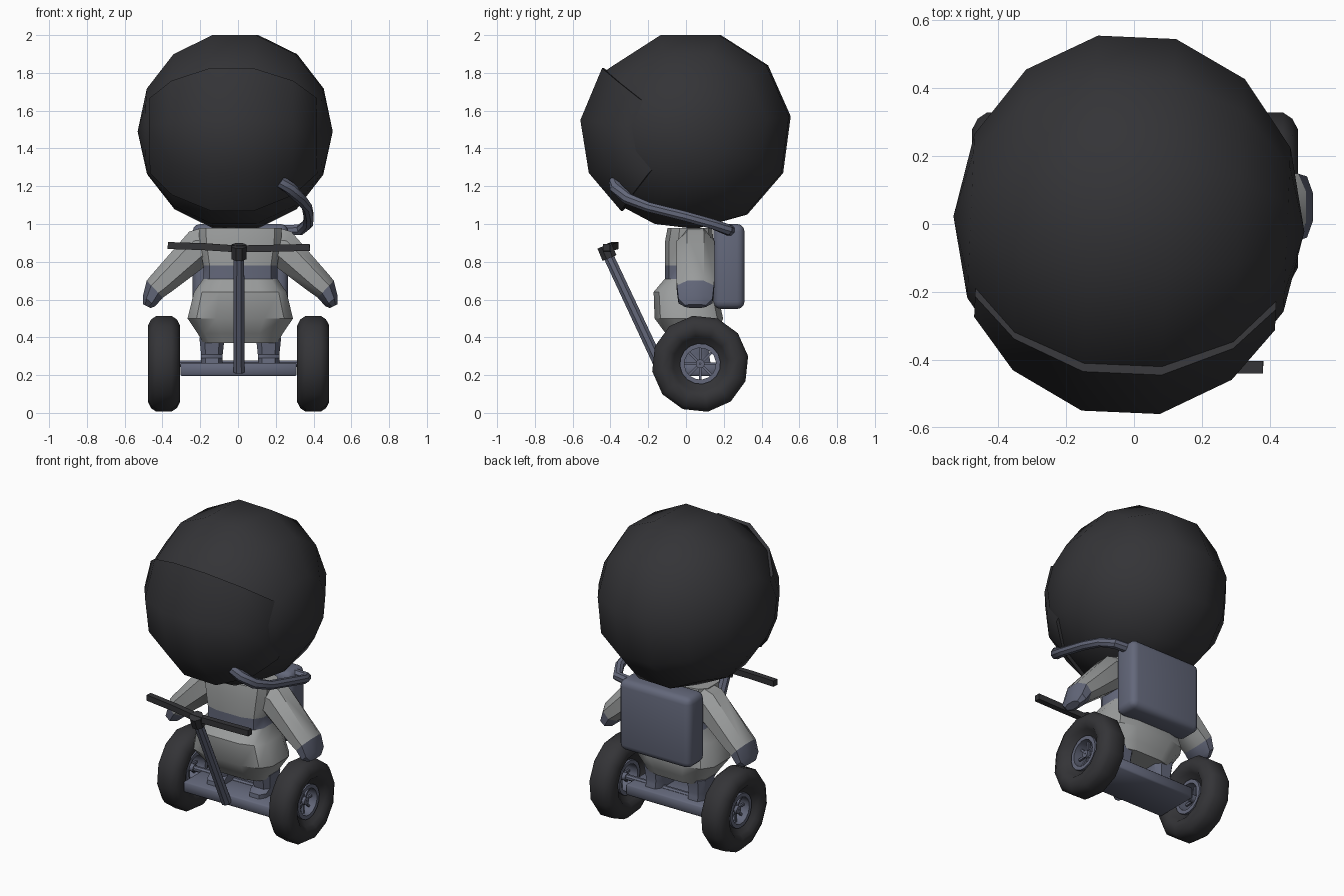
import bpy, bmesh, math
from mathutils import Vector, Matrix

if "Cube" in bpy.data.objects:
    bpy.data.objects.remove(bpy.data.objects["Cube"])

def material(name, rgb):
    m = bpy.data.materials.new(name)
    m.diffuse_color = (*rgb, 1)
    m.use_nodes = True
    m.node_tree.nodes["Principled BSDF"].inputs["Base Color"].default_value = m.diffuse_color
    return m

DARK = material("charcoal", (0.034, 0.034, 0.038))
BLUE = material("slate blue", (0.125, 0.137, 0.195))
SUIT = material("suit grey", (0.33, 0.34, 0.34))

def finish(bm, name, mats, angle=40, rule=None):
    """Turn a bmesh into an object, smooth below the given angle."""
    bmesh.ops.recalc_face_normals(bm, faces=bm.faces)
    for f in bm.faces:
        f.smooth = True
        if rule:
            f.material_index = rule(f.calc_center_median())
    for e in bm.edges:
        e.smooth = len(e.link_faces) == 2 and e.calc_face_angle(0) < math.radians(angle)
    me = bpy.data.meshes.new(name)
    bm.to_mesh(me)
    bm.free()
    for m in mats:
        me.materials.append(m)
    ob = bpy.data.objects.new(name, me)
    bpy.context.collection.objects.link(ob)
    return ob

def loft(name, rings, mats, angle=40, rule=None, caps=True, loop=False):
    """Skin a list of equal-sized point rings."""
    bm = bmesh.new()
    rows = [[bm.verts.new(p) for p in r] for r in rings]
    pairs = list(zip(rows, rows[1:])) + ([(rows[-1], rows[0])] if loop else [])
    n = len(rows[0])
    for a, b in pairs:
        for i in range(n):
            j = (i + 1) % n
            bm.faces.new((a[i], a[j], b[j], b[i]))
    if caps and not loop:
        bm.faces.new(rows[0])
        bm.faces.new(rows[-1])
    bmesh.ops.remove_doubles(bm, verts=bm.verts, dist=0.0005)
    return finish(bm, name, mats, angle, rule)

def tube(name, pts, radii, mat, n=8, sx=1.0):
    """Round tube along a path."""
    pts = [Vector(p) for p in pts]
    rings = []
    for i, p in enumerate(pts):
        d = (pts[min(i + 1, len(pts) - 1)] - pts[max(i - 1, 0)]).normalized()
        u = d.cross(Vector((0, 0, 1))).normalized()
        v = u.cross(d)
        rings.append([p + radii[i] * (u * sx * math.cos(t) + v * math.sin(t))
                      for t in [math.tau * (k + .5) / n for k in range(n)]])
    return loft(name, rings, [mat])

def box(name, lo, hi, mat, bevel=0.0, segs=2):
    bm = bmesh.new()
    lo, hi = Vector(lo), Vector(hi)
    bmesh.ops.create_cube(bm, size=1, matrix=Matrix.Translation((lo + hi) / 2)
                          @ Matrix.Diagonal((*(hi - lo), 1)))
    if bevel:
        bmesh.ops.bevel(bm, geom=bm.edges[:], offset=bevel, segments=segs,
                        profile=.5, affect='EDGES')
    return finish(bm, name, [mat], 50)

def squircle(cx, cy, rx, ry, z, n=12, e=0.6):
    pts = []
    for k in range(n):
        t = math.tau * (k + .5) / n
        c, s = math.cos(t), math.sin(t)
        pts.append((cx + rx * math.copysign(abs(c) ** e, c),
                    cy + ry * math.copysign(abs(s) ** e, s), z))
    return pts

# Helmet and visor: side profile swept along the x axis, slightly turned
def ball(name, profile, angles):
    turn = Matrix.Rotation(math.radians(-2.5), 3, 'Z')
    rings = []
    for a in angles:
        x, s = -0.517 * math.cos(math.radians(a)), math.sin(math.radians(a)) / 0.975
        rings.append([turn @ Vector((x, y * s, (z - 1.49) * s)) + Vector((-.015, .02 * 0, 1.49))
                      for y, z in profile])
    return loft(name, rings, [DARK], 60)

ball("helmet", [(.18, 2), (.43, 1.84), (.55, 1.57), (.51, 1.27), (.32, 1.05), (.05, .975),
                (-.16, 1.0), (-.33, 1.09), (-.49, 1.28), (-.535, 1.55), (-.41, 1.82), (-.13, 2)],
     [180 * k / 7 for k in range(8)])
ball("visor", [(-.1, 1.6), (-.44, 1.825), (-.555, 1.55), (-.51, 1.27), (-.34, 1.07), (-.1, 1.3)],
     [31, 51.4, 77.1, 102.9, 128.6, 149])

# Torso with belt: z, half width, front y, back y
CX = 0.012
body = [(.37, .20, -.08, .15), (.42, .23, -.11, .17), (.50, .285, -.17, .20),
        (.64, .25, -.175, .17), (.71, .20, -.115, .15), (.78, .20, -.115, .15),
        (.90, .22, -.115, .15), (.98, .225, -.10, .14)]
loft("torso", [squircle(CX, (f + b) / 2, w, (b - f) / 2, z) for z, w, f, b in body],
     [SUIT, BLUE], 35, lambda c: 1 if .71 < c.z < .78 else 0)

for side in (-1, 1):
    tag = "left" if side < 0 else "right"

    # Arm with glove: outer and inner edge points per ring, flattened octagon
    def arm_ring(ox, oz, ix, iz, ry):
        mx, mz, hx, hz = (ox + ix) / 2, (oz + iz) / 2, (ox - ix) / 2, (oz - iz) / 2
        return [(CX + side * (mx + hx * c), .05 + ry * s, mz + hz * c)
                for c, s in [(1, .45), (.45, 1), (-.45, 1), (-1, .45),
                             (-1, -.45), (-.45, -1), (.45, -1), (1, -.45)]]
    arm = [arm_ring(.20, .98, .12, .76, .09), arm_ring(.27, .96, .18, .78, .10),
           arm_ring(.475, .725, .36, .645, .10), arm_ring(.495, .70, .41, .61, .098)]
    glove = [arm[-1], arm_ring(.515, .62, .45, .565, .09), arm_ring(.515, .575, .475, .555, .055)]
    loft(tag + "_arm", arm, [SUIT], 35)
    loft(tag + "_glove", glove, [BLUE], 35)

    # Boot
    lx = CX + side * .15
    loft(tag + "_boot", [squircle(lx, .03, .06, .105, .26, 8), squircle(lx, .03, .06, .10, .29, 8),
                         squircle(lx, .05, .06, .075, .31, 8), squircle(lx, .05, .07, .09, .40, 8)],
         [BLUE], 35)

    # Wheel parts are turned about the axle
    wx, wy, wz = .003 + side * .395, .075, .26

    def lathe(name, profile, mat, n, angle):
        return loft(name, [[(wx + x, wy + r * math.cos(t), wz + r * math.sin(t)) for x, r in profile]
                           for t in [math.tau * (k + .3) / n for k in range(n)]],
                    [mat], angle, loop=True)
    half = [(.03, .104), (.062, .145), (.083, .165), (.085, .205), (.068, .238), (.04, .257)]
    lathe(tag + "_tire", half + [(-x, r) for x, r in reversed(half)], DARK, 12, 45)
    lathe(tag + "_rim", [(.05, .084), (.05, .108), (-.05, .108), (-.05, .084)], BLUE, 16, 40)
    lathe(tag + "_hub", [(.035, .004), (.035, .024), (-.035, .024), (-.035, .004)], BLUE, 10, 40)
    for k in range(8):
        t = math.tau * k / 8
        d = Vector((0, math.cos(t), math.sin(t)))
        c = Vector((wx + side * .01, wy, wz))
        tube(f"{tag}_spoke_{k + 1}", [c + d * .015 + Vector((.0001, 0, 0)), c + d * .09],
             [.009, .009], BLUE, 4)

# Deck between the wheels, with a thin axle
box("deck", (-.305, -.12, .195), (.31, .17, .265), BLUE, .008, 1)
tube("axle", [(-.40, .075, .26), (.40, .075, .26)], [.018, .018], BLUE)

# Steering column, clamp and handlebar
tube("steering_column", [(.005, -.125, .22), (.005, -.42, .85)], [.032, .030], BLUE)
tube("column_clamp", [(.005, -.405, .82), (.005, -.432, .885)], [.043, .043], DARK)
tube("handlebar", [(-.37, -.375, .886), (-.18, -.395, .88), (.0, -.415, .868), (.2, -.42, .872),
                   (.38, -.422, .876)], [.026] * 5, DARK, 4)

# Backpack and breathing hose
box("backpack", (-.24, .145, .55), (.265, .31, 1.0), BLUE, .04, 3)
tube("breathing_hose", [(.225, -.375, 1.225), (.275, -.37, 1.19), (.33, -.31, 1.135),
                        (.365, -.20, 1.09), (.375, 0, 1.04), (.37, .14, 1.0),
                        (.33, .22, .97), (.23, .235, .965)],
     [.034, .034, .032, .028, .028, .028, .03, .03], BLUE)
